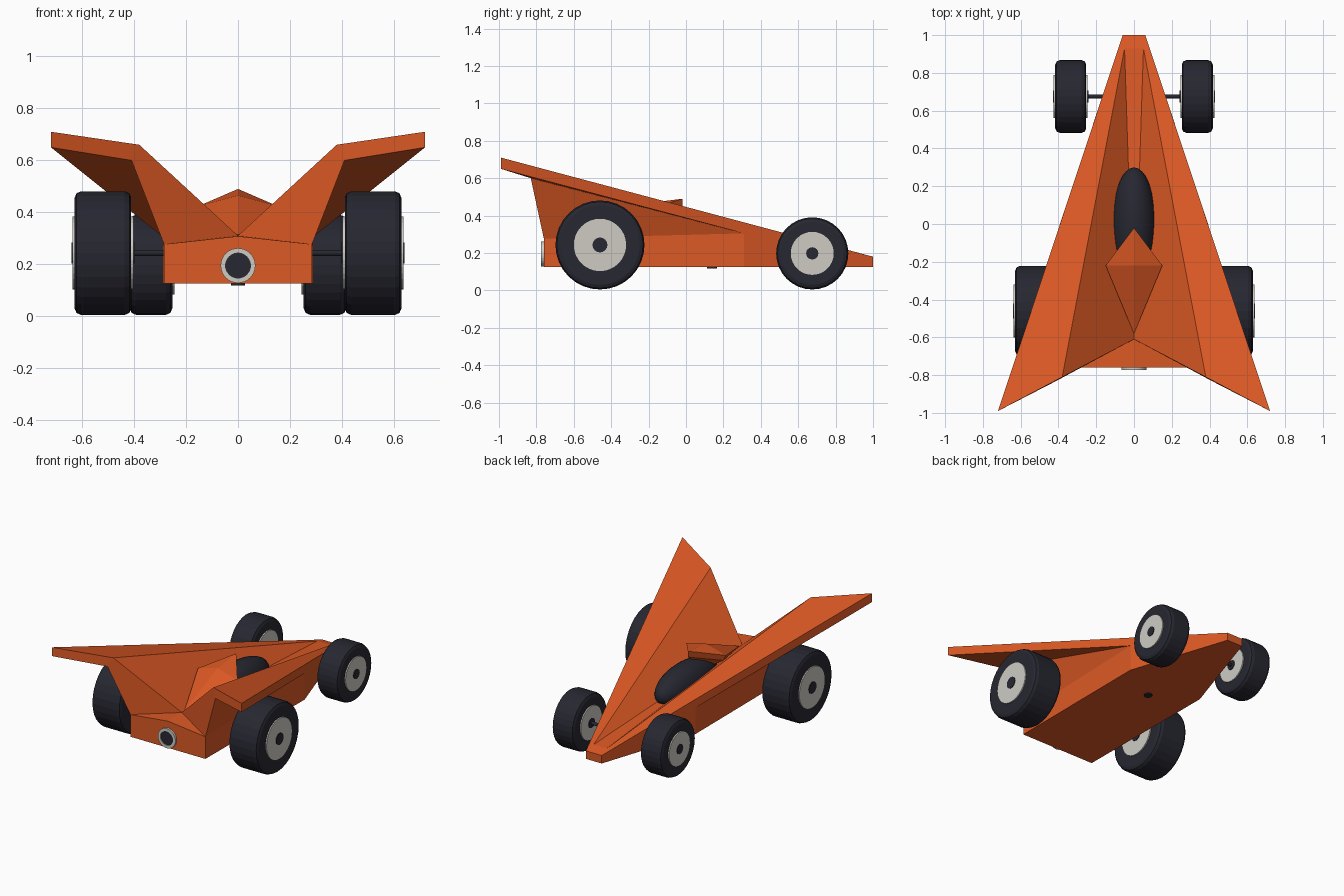
import bpy, bmesh, math
from mathutils import Matrix, Vector

cube = bpy.data.objects.get("Cube")
if cube:
    bpy.data.objects.remove(cube, do_unlink=True)


def material(name, rgb):
    m = bpy.data.materials.new(name)
    m.use_nodes = True
    m.diffuse_color = (*rgb, 1)
    m.node_tree.nodes["Principled BSDF"].inputs["Base Color"].default_value = (*rgb, 1)
    return m


ORANGE = material("orange paint", (0.72, 0.1, 0.018))
DARK = material("dark rubber", (0.02, 0.02, 0.031))
PALE = material("pale metal", (0.62, 0.6, 0.55))


def finish(name, bm, mat):
    bmesh.ops.recalc_face_normals(bm, faces=bm.faces[:])
    me = bpy.data.meshes.new(name)
    bm.to_mesh(me)
    bm.free()
    me.materials.append(mat)
    ob = bpy.data.objects.new(name, me)
    bpy.context.collection.objects.link(ob)
    return ob


def mirrored_mesh(name, points, faces, mat):
    """Half a shell on +x, completed by mirroring across x = 0."""
    bm = bmesh.new()
    v = {k: bm.verts.new(p) for k, p in points.items()}
    for f in faces:
        bm.faces.new([v[k] for k in f.split()])
    bmesh.ops.mirror(bm, geom=bm.verts[:] + bm.edges[:] + bm.faces[:],
                     axis='X', merge_dist=0.0005)
    bmesh.ops.remove_doubles(bm, verts=bm.verts[:], dist=0.0005)
    return finish(name, bm, mat)


def lathe(name, profile, centre, axis, mat, segments=32):
    """Turn (along, radius) points about an axis through centre."""
    bm = bmesh.new()
    verts = [bm.verts.new((r, 0, a)) for a, r in profile]
    edges = [bm.edges.new(pair) for pair in zip(verts, verts[1:])]
    bmesh.ops.spin(bm, geom=verts + edges, cent=(0, 0, 0), axis=(0, 0, 1),
                   angle=2 * math.pi, steps=segments)
    bmesh.ops.remove_doubles(bm, verts=bm.verts[:], dist=0.0005)
    turn = Vector((0, 0, 1)).rotation_difference(Vector(axis)).to_matrix().to_4x4()
    bm.transform(Matrix.Translation(centre) @ turn)
    return finish(name, bm, mat)


def disc(name, half, radius, centre, axis, mat, segments=32):
    return lathe(name, [(-half, 0), (-half, radius), (half, radius), (half, 0)],
                 centre, axis, mat, segments)


# Wedge body with swept wings and a V-shaped trough
body_points = {
    "nose_mid": (0, 1, .18), "nose": (.06, 1, .18),
    "nose_low": (.06, 1, .125), "nose_low_mid": (0, 1, .125),
    "tip": (.72, -.99, .71), "tip_low": (.72, -.99, .65),
    "inner": (.38, -.81, .66), "inner_low": (.41, -.83, .60),
    "crease": (.05, .93, .199), "trough": (0, .93, .199),
    "trough_end": (0, -.61, .31), "tail_mid": (0, -.76, .308),
    "tail": (.285, -.76, .277), "tail_low": (.285, -.76, .125),
    "tail_low_mid": (0, -.76, .125),
    "shoulder": (.289, .31, .305), "shoulder_low": (.289, .31, .125),
}
mirrored_mesh("wedge_body", body_points, [
    "nose tip inner crease", "nose_mid nose crease trough",
    "crease inner trough_end", "crease trough_end trough",
    "nose tip tip_low shoulder nose_low",
    "shoulder shoulder_low nose_low",
    "shoulder tip_low inner_low", "shoulder inner_low tail",
    "tail tail_low shoulder_low shoulder",
    "inner tip tip_low inner_low", "trough_end inner inner_low tail",
    "trough_end tail tail_mid", "tail_mid tail tail_low tail_low_mid",
    "tail_low_mid tail_low shoulder_low nose_low nose_low_mid",
    "nose_mid nose nose_low nose_low_mid"], ORANGE)

# Pointed cowl behind the canopy
mirrored_mesh("cowl", {
    "tip": (0, -.02, .49), "tip_low": (0, -.02, .45),
    "mid": (0, -.22, .465), "side": (.15, -.22, .425),
    "side_low": (.13, -.22, .385), "tail": (0, -.58, .312),
    "base": (0, -.22, .30)}, [
    "tip mid side", "mid tail side", "tip side side_low tip_low",
    "side tail side_low", "tip_low side_low base", "side_low tail base"], ORANGE)

# Canopy
bm = bmesh.new()
bmesh.ops.create_uvsphere(bm, u_segments=32, v_segments=16, radius=1)
bm.transform(Matrix.Translation((0, 0, .29)) @ Matrix.Diagonal((.115, .3, .13, 1)))
canopy = finish("canopy", bm, DARK)
for p in canopy.data.polygons:
    p.use_smooth = True


# Wheels with rounded shoulders, hubs on both faces, and axles
def wheel(label, x, y, r, half, hub_r, cap_r):
    b = .025
    tyre = [(-half, 0), (-half, r - b), (-half + b * .3, r - b * .3), (-half + b, r)]
    tyre += [(-a, q) for a, q in reversed(tyre)]
    for side, s in (("left", 1), ("right", -1)):
        c = (s * x, y, r + .005)
        n = f"{label}_{side}_"
        lathe(n + "tyre", tyre, c, (1, 0, 0), DARK)
        disc(n + "hub", half + .008, hub_r, c, (1, 0, 0), PALE)
        disc(n + "cap", half + .012, cap_r, c, (1, 0, 0), DARK, 16)
    disc(label + "_axle", x, .011, (0, y, r + .005), (1, 0, 0), DARK, 12)


wheel("rear", .52, -.46, .238, .109, .14, .04)
wheel("front", .335, .675, .193, .082, .115, .033)

# Round outlet at the tail
outlet = (0, -.76, .195)
lathe("outlet_ring", [(-.012, .048), (-.012, .067), (.014, .067), (.014, .048), (-.012, .048)],
      outlet, (0, -1, 0), PALE)
disc("outlet_core", .008, .05, outlet, (0, -1, 0), DARK)

# Small peg under the floor
disc("floor_peg", .008, .027, (0, .14, .126), (0, 0, 1), DARK, 16)
